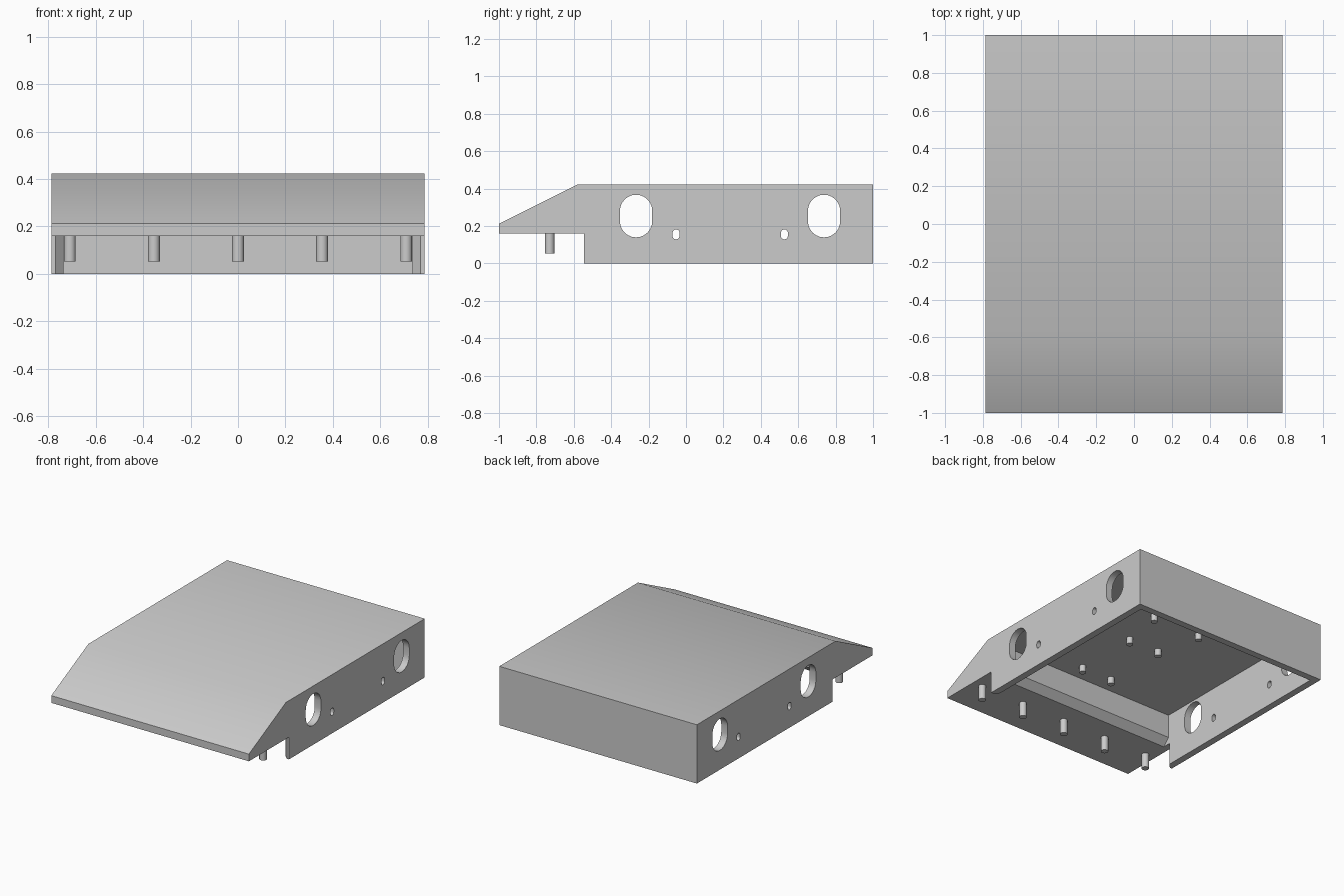
import bpy, bmesh, math
from mathutils import Vector

if "Cube" in bpy.data.objects:
    bpy.data.objects.remove(bpy.data.objects["Cube"])

grey = bpy.data.materials.new("plain grey")
grey.use_nodes = True
grey.diffuse_color = (0.6, 0.6, 0.6, 1)
grey.node_tree.nodes["Principled BSDF"].inputs["Base Color"].default_value = (0.6, 0.6, 0.6, 1)

HALF_W, WALL = 0.787, 0.05
INNER = HALF_W - WALL
UNDER, CEILING, TOP = 0.16, 0.38, 0.423


def prism(name, points, offset):
    """Extrude a closed polygon of 3D points along an offset."""
    bm = bmesh.new()
    face = bm.faces.new([bm.verts.new(p) for p in points])
    ext = bmesh.ops.extrude_face_region(bm, geom=[face])
    moved = [v for v in ext["geom"] if isinstance(v, bmesh.types.BMVert)]
    bmesh.ops.translate(bm, verts=moved, vec=Vector(offset))
    bmesh.ops.recalc_face_normals(bm, faces=bm.faces)
    mesh = bpy.data.meshes.new(name)
    bm.to_mesh(mesh)
    bm.free()
    mesh.materials.append(grey)
    obj = bpy.data.objects.new(name, mesh)
    bpy.context.collection.objects.link(obj)
    return obj


def side_prism(name, profile, half_width):
    return prism(name, [(-half_width, y, z) for y, z in profile], (2 * half_width, 0, 0))


def slot_profile(y, z, width, height, steps=12):
    """Upright slot with round ends."""
    r = width / 2
    rise = height / 2 - r
    pts = []
    for start, dz in ((0, rise), (math.pi, -rise)):
        for i in range(steps + 1):
            a = start + math.pi * i / steps
            pts.append((y + r * math.cos(a), z + dz + r * math.sin(a)))
    return pts


def smooth(obj):
    bpy.ops.object.select_all(action="DESELECT")
    obj.select_set(True)
    bpy.context.view_layer.objects.active = obj
    bpy.ops.object.shade_smooth_by_angle(angle=math.radians(30))


def cut(target, cutter):
    mod = target.modifiers.new("cut", "BOOLEAN")
    mod.operation, mod.solver, mod.object = "DIFFERENCE", "EXACT", cutter
    bpy.context.view_layer.objects.active = target
    bpy.ops.object.modifier_apply(modifier=mod.name)
    bpy.data.objects.remove(cutter)


def peg(name, x, y, bottom, top, radius):
    circle = [(x + radius * math.cos(a), y + radius * math.sin(a), bottom)
              for a in (math.tau * i / 24 for i in range(24))]
    smooth(prism(name, circle, (0, 0, top - bottom)))


# Housing with a sloped nose
housing = side_prism("housing", [(-1, UNDER), (-0.545, UNDER), (-0.545, 0), (1, 0),
                                 (1, TOP), (-0.578, TOP), (-1, 0.212)], HALF_W)

# Open underside, with a bevel behind the nose
cut(housing, side_prism("cavity_cutter", [(0.95, -0.05), (0.95, CEILING), (-0.52, CEILING),
                                          (-0.52, 0.21), (-0.64, 0.09), (-0.64, -0.05)], INNER))

# Bevelled front ends of the side walls
for s in (-1, 1):
    wedge = [(s * 0.78, -0.555, -0.05), (s * 0.725, -0.5, -0.05), (s * 0.725, -0.555, -0.05)]
    cut(housing, prism("wall_end_cutter", wedge, (0, 0, UNDER + 0.05)))

# Axle slots and small slots through both side walls
for y, z, w, h in ((-0.267, 0.253, 0.173, 0.228), (0.738, 0.253, 0.173, 0.228),
                   (-0.053, 0.155, 0.037, 0.053), (0.526, 0.155, 0.037, 0.053)):
    cut(housing, side_prism("slot_cutter", slot_profile(y, z, w, h), 1))
smooth(housing)

# Row of pegs under the nose
for i in range(5):
    peg(f"nose_peg_{i + 1}", (i - 2) * 0.355, -0.729, 0.053, UNDER + 0.01, 0.025)

# Pairs of pegs under the ceiling
for i, (x, y) in enumerate(((0.193, 0.44), (0.123, 0.103), (0.123, -0.386))):
    for side, s in (("left", 1), ("right", -1)):
        peg(f"inner_peg_{side}_{i + 1}", s * x, y, 0.33, CEILING + 0.01, 0.023)
